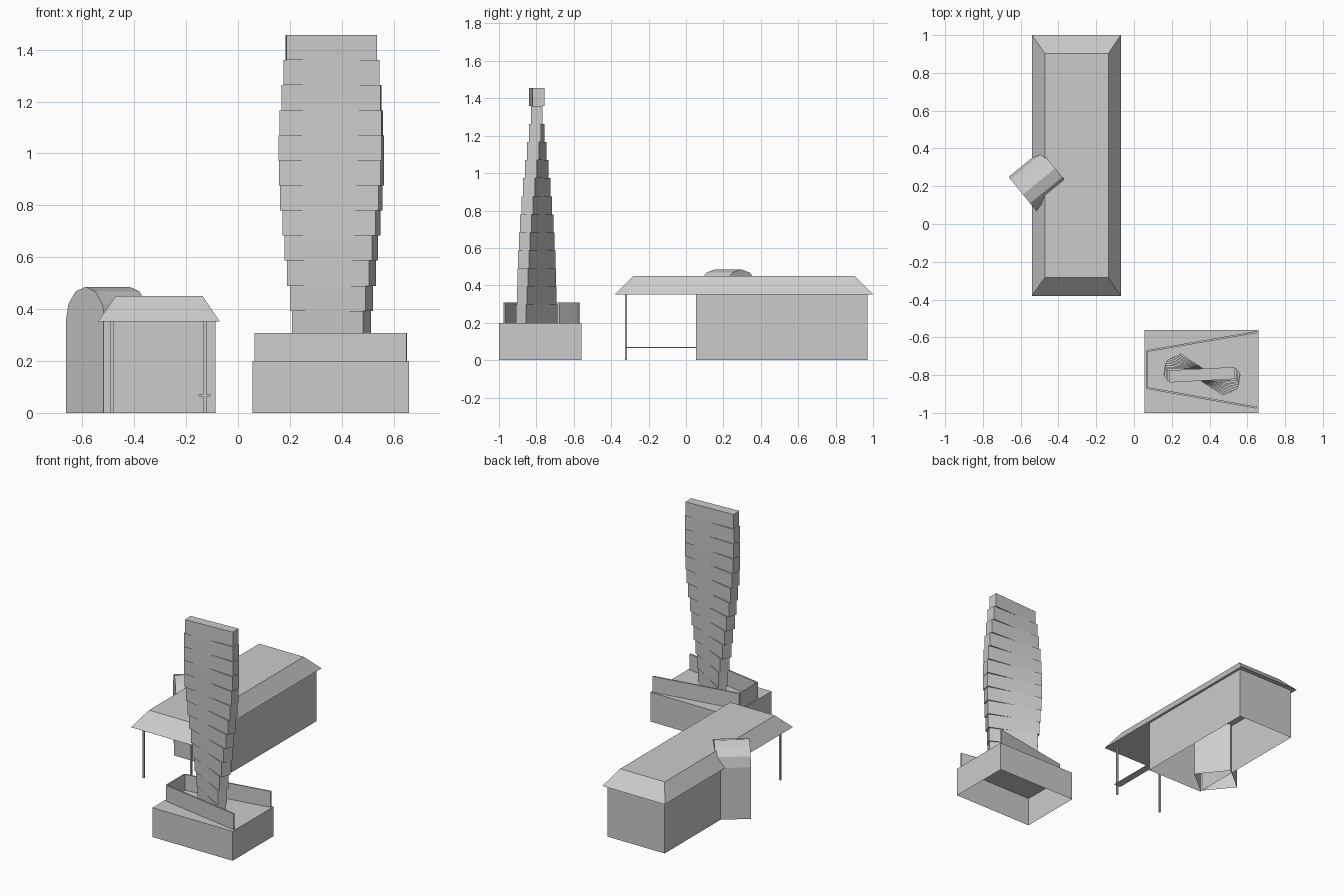
import bpy
import bmesh
from math import radians, cos, sin, pi
from mathutils import Matrix, Vector

cube = bpy.data.objects.get("Cube")
if cube:
    bpy.data.objects.remove(cube)

GREY = (0.6, 0.6, 0.6, 1)
mat = bpy.data.materials.new("plain_grey")
mat.use_nodes = True
mat.diffuse_color = GREY
mat.node_tree.nodes["Principled BSDF"].inputs["Base Color"].default_value = GREY


def finish(name, bm):
    bmesh.ops.recalc_face_normals(bm, faces=bm.faces)
    mesh = bpy.data.meshes.new(name)
    bm.to_mesh(mesh)
    bm.free()
    mesh.materials.append(mat)
    obj = bpy.data.objects.new(name, mesh)
    bpy.context.collection.objects.link(obj)
    return obj


def add_box(bm, center, size, angle=0.0):
    m = (Matrix.Translation(center) @ Matrix.Rotation(angle, 4, 'Z')
         @ Matrix.Diagonal((*size, 1)))
    return bmesh.ops.create_cube(bm, size=1, matrix=m)["verts"]


def drop_faces(bm, *signs):
    # Remove the faces that look straight down (-1) or up (1)
    bm.normal_update()
    bad = [f for f in bm.faces if any(f.normal.z * s > 0.99 for s in signs)]
    bmesh.ops.delete(bm, geom=bad, context='FACES')


def box(name, x, y, z, open_sides=()):
    bm = bmesh.new()
    spans = (x, y, z)
    add_box(bm, [(a + b) / 2 for a, b in spans], [b - a for a, b in spans])
    if open_sides:
        drop_faces(bm, *open_sides)
    return finish(name, bm)


# Tower plinth, hollow underneath
box("tower_plinth", (0.055, 0.66), (-1, -0.56), (0, 0.2), (-1,))

# Parapet: three thin walls on a tapered plan, open towards +x
bm = bmesh.new()
plan = [(0.65, -0.572), (0.068, -0.673), (0.068, -0.868), (0.65, -0.972)]
for p, q in zip(plan, plan[1:]):
    p, q = Vector(p), Vector(q)
    d, mid = q - p, (p + q) / 2
    add_box(bm, (mid.x, mid.y, 0.254), (d.length, 0.01, 0.108),
            Vector((1, 0)).angle_signed(d) * -1)
finish("parapet_walls", bm)

# Twisting tower: thirteen slab floors, each turned a little further
bm = bmesh.new()
floor_h = 1.256 / 13
lengths = [0.31, 0.316, 0.326, 0.347, 0.361, 0.377, 0.392,
           0.4, 0.402, 0.395, 0.382, 0.369, 0.35]
for k, length in enumerate(lengths):
    add_box(bm, (0.36, -0.798, 0.2 + floor_h * (k + 0.5)),
            (length, 0.064, floor_h), radians(3 * (k - 11)))
finish("twisted_tower", bm)

# Hall walls, hollow below the roof
box("hall_walls", (-0.518, -0.086), (0.053, 0.97), (0, 0.352), (-1, 1))

# Hipped roof with a flat top
bm = bmesh.new()
verts = add_box(bm, (-0.305, 0.31, 0.401), (0.47, 1.38, 0.098))
for v in verts:
    if v.co.z > 0.4:
        v.co.x += 0.068 if v.co.x < -0.305 else -0.066
        v.co.y += 0.097 if v.co.y < 0.31 else -0.097
finish("hipped_roof", bm)

# Porch posts and the low side plank
for side, x in (("right", -0.486), ("left", -0.128)):
    box("porch_post_" + side, (x - 0.006, x + 0.006), (-0.326, -0.316), (0, 0.352))
box("porch_plank", (-0.152, -0.106), (-0.322, 0.053), (0.064, 0.071))

# Vaulted annex: arched profile pushed along its axis, open at the floor
bm = bmesh.new()
axis = Vector((0.775, 0.632, 0)).normalized()
across = Vector((axis.y, -axis.x, 0))
origin = Vector((-0.588, 0.156, 0))
profile = [(0.12, 0)]
profile += [(0.12 * cos(i * pi / 6), 0.352 + 0.134 * sin(i * pi / 6)) for i in range(7)]
profile += [(-0.12, 0)]
ring = [bm.verts.new(origin + across * u + Vector((0, 0, z))) for u, z in profile]
face = bm.faces.new(ring)
ext = bmesh.ops.extrude_face_region(bm, geom=[face], use_keep_orig=True)["geom"]
bmesh.ops.translate(bm, vec=axis * 0.22,
                    verts=[g for g in ext if isinstance(g, bmesh.types.BMVert)])
bmesh.ops.recalc_face_normals(bm, faces=bm.faces)
drop_faces(bm, -1)
finish("vaulted_annex", bm)
